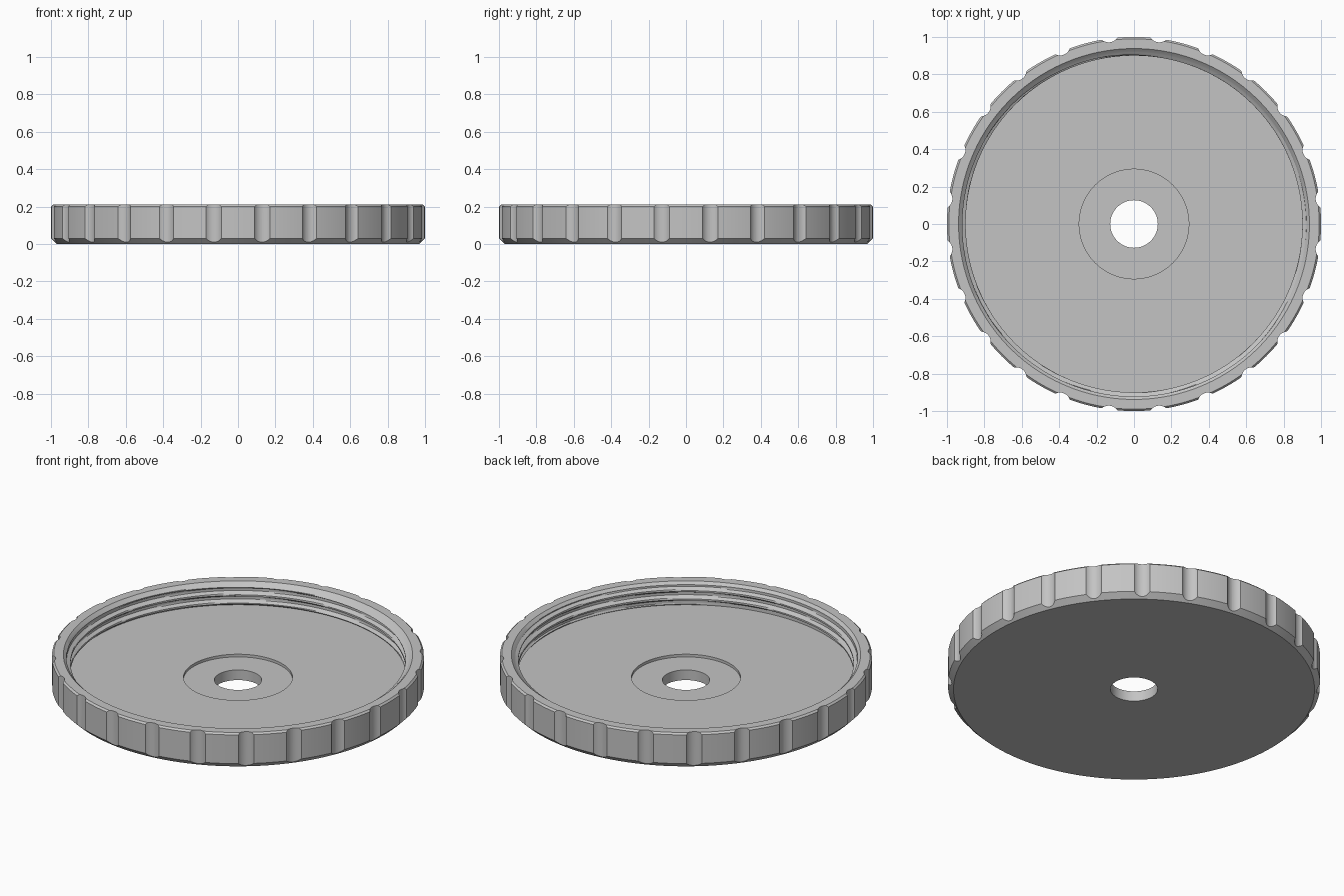
import bpy, bmesh
from math import radians, pi, cos, sin, tau

if "Cube" in bpy.data.objects:
    bpy.data.objects.remove(bpy.data.objects["Cube"], do_unlink=True)

SEGMENTS = 240
HEIGHT, FLOOR = 0.21, 0.076
MINOR, MAJOR = 0.90, 0.922      # thread crest and root radii
THREAD_TOP, PITCH, ROWS = 0.195, 0.05, 24
GRIPS = 24

grey = bpy.data.materials.new("light grey plastic")
grey.use_nodes = True
grey.diffuse_color = (0.55, 0.55, 0.55, 1)
grey.node_tree.nodes["Principled BSDF"].inputs["Base Color"].default_value = (0.55, 0.55, 0.55, 1)


def make_object(name, bm):
    bmesh.ops.recalc_face_normals(bm, faces=bm.faces)
    mesh = bpy.data.meshes.new(name)
    bm.to_mesh(mesh)
    bm.free()
    mesh.materials.append(grey)
    obj = bpy.data.objects.new(name, mesh)
    bpy.context.collection.objects.link(obj)
    return obj


def thread_radius(z, angle):
    """Helical ridge that fades out at both ends of the wall."""
    phase = (z / PITCH - angle / tau) % 1
    ridge = min(1, max(0, 1.6 - abs(phase - 0.5) * 5))
    fade = min(1, (THREAD_TOP - z) / 0.015, (z - FLOOR) / 0.012)
    return MAJOR - (MAJOR - MINOR) * ridge * max(0, fade)


# Lid section: underside, outer wall, rim, threaded wall, floor, recess, bore
outer = [(0.127, 0), (0.97, 0), (1.0, 0.03), (1.0, 0.2), (0.99, HEIGHT), (0.938, HEIGHT)]
inner = [(MINOR, FLOOR), (0.293, FLOOR), (0.293, 0.06), (0.127, 0.06)]
wall = [THREAD_TOP + (FLOOR - THREAD_TOP) * i / ROWS for i in range(ROWS + 1)]

bm = bmesh.new()
columns = []
for s in range(SEGMENTS):
    a = tau * s / SEGMENTS
    section = outer + [(thread_radius(z, a), z) for z in wall] + inner
    columns.append([bm.verts.new((r * cos(a), r * sin(a), z)) for r, z in section])
count = len(columns[0])
for s in range(SEGMENTS):
    left, right = columns[s], columns[(s + 1) % SEGMENTS]
    for i in range(count):
        j = (i + 1) % count
        bm.faces.new((left[i], right[i], right[j], left[j]))
lid = make_object("threaded_lid", bm)

# Round grip flutes cut around the outer wall
bm = bmesh.new()
for g in range(GRIPS):
    a = tau * (g + 0.5) / GRIPS
    made = bmesh.ops.create_cone(bm, cap_ends=True, segments=48,
                                 radius1=0.055, radius2=0.055, depth=0.5)
    bmesh.ops.translate(bm, verts=made["verts"],
                        vec=(1.035 * cos(a), 1.035 * sin(a), HEIGHT / 2))
cutter = make_object("grip_cutter", bm)
cutter.hide_render = True

cut = lid.modifiers.new("grip flutes", "BOOLEAN")
cut.operation = "DIFFERENCE"
cut.solver = "EXACT"
cut.object = cutter
bpy.context.view_layer.objects.active = lid
lid.select_set(True)
bpy.ops.object.modifier_apply(modifier=cut.name)
bpy.data.objects.remove(cutter, do_unlink=True)
bpy.ops.object.shade_smooth_by_angle(angle=radians(25))
